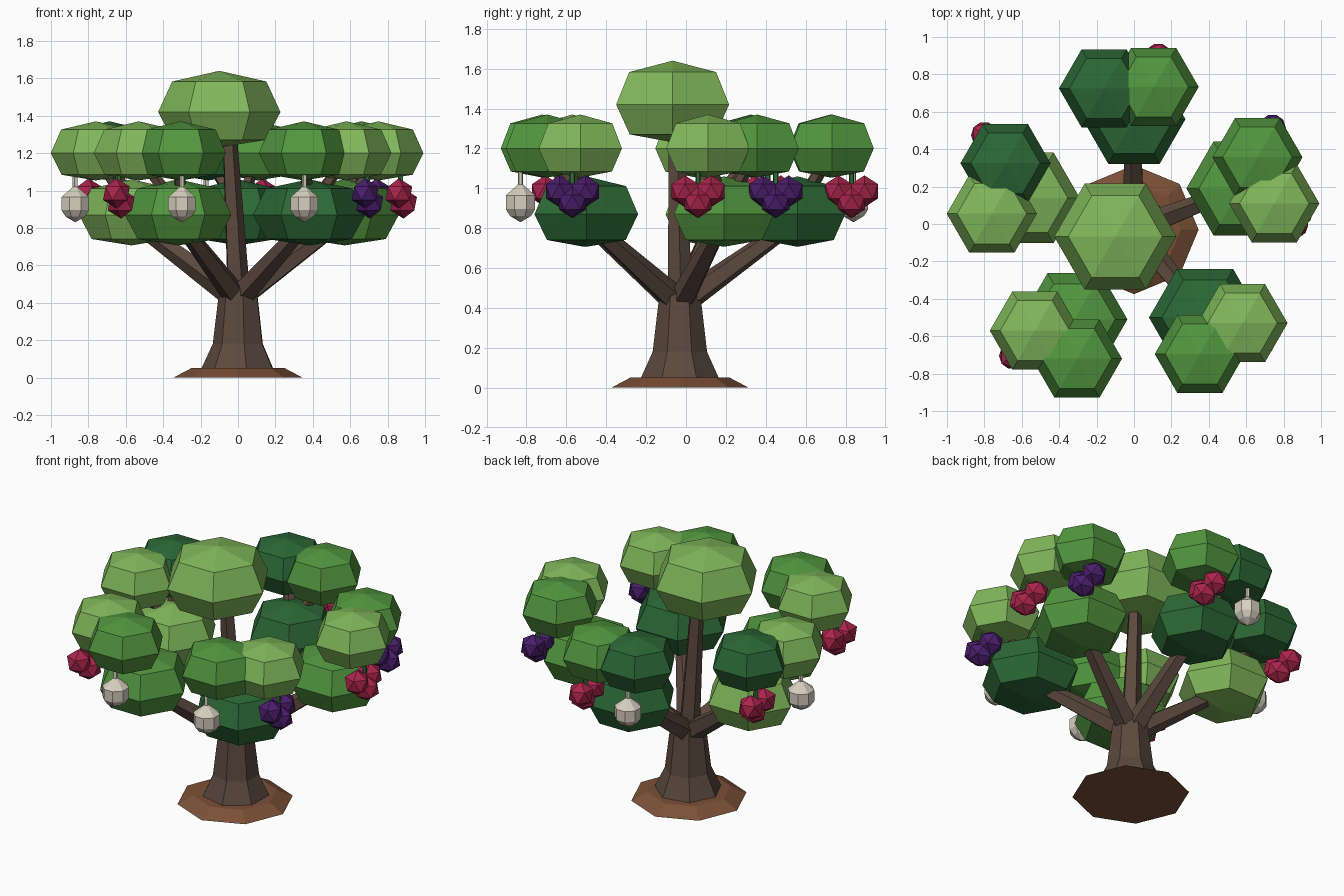
import bpy, bmesh, math
from mathutils import Vector

if "Cube" in bpy.data.objects:
    bpy.data.objects.remove(bpy.data.objects["Cube"])


def material(name, rgb):
    m = bpy.data.materials.new(name)
    m.diffuse_color = (*rgb, 1)
    m.use_nodes = True
    m.node_tree.nodes["Principled BSDF"].inputs["Base Color"].default_value = m.diffuse_color
    return m


LIGHT = material("light_leaf", (0.22, 0.48, 0.105))
MID = material("mid_leaf", (0.085, 0.31, 0.05))
DARK = material("dark_leaf", (0.025, 0.14, 0.036))
BARK = material("bark", (0.105, 0.067, 0.048))
SOIL = material("soil", (0.2, 0.08, 0.038))
RED = material("red_berry", (0.4, 0.018, 0.075))
PURPLE = material("purple_berry", (0.07, 0.013, 0.15))
CREAM = material("cream_fruit", (0.68, 0.63, 0.53))
STEM = material("green_stem", (0.03, 0.17, 0.04))


def finish(name, bm, mat):
    bmesh.ops.recalc_face_normals(bm, faces=bm.faces)
    me = bpy.data.meshes.new(name)
    bm.to_mesh(me)
    bm.free()
    me.materials.append(mat)
    ob = bpy.data.objects.new(name, me)
    bpy.context.collection.objects.link(ob)
    return ob


def lathe(name, profile, sides, centre, mat, turn=0.0):
    """Flat-faced turned solid from (radius, z) pairs; radius 0 makes a tip."""
    bm = bmesh.new()
    c = Vector(centre)
    rings = []
    for r, z in profile:
        n = 1 if r == 0 else sides
        rings.append([bm.verts.new(c + Vector((
            r * math.cos(turn + math.tau * i / sides),
            r * math.sin(turn + math.tau * i / sides), z))) for i in range(n)])
    for a, b in zip(rings, rings[1:]):
        for i in range(sides):
            j = (i + 1) % sides
            quad = [a[i % len(a)], a[j % len(a)], b[j % len(b)], b[i % len(b)]]
            bm.faces.new(list(dict.fromkeys(quad)))
    for ring in (rings[0], rings[-1]):
        if len(ring) > 1:
            bm.faces.new(ring)
    return finish(name, bm, mat)


def limb(name, start, end, r1, r2, mat, sides=5):
    """Tapered straight limb between two points."""
    a, b = Vector(start), Vector(end)
    ob = lathe(name, [(r1, 0), (r2, (b - a).length)], sides, (0, 0, 0), mat)
    ob.location = a
    ob.rotation_euler = (b - a).to_track_quat('Z', 'Y').to_euler()
    return ob


def leaf_blob(name, centre, r, up, mat):
    """Six-sided faceted clump with a shallow crown and underside."""
    profile = [(0, -0.86 * up), (0.76 * r, -0.68 * up), (r, 0),
               (0.77 * r, 0.74 * up), (0, up)]
    lathe(name, profile, 6, centre, mat)


def berry_bunch(name, x, y, mat):
    bm = bmesh.new()
    for dx, dy, z in ((-0.01, -0.065, 0.985), (-0.01, 0.065, 0.985), (0.015, 0, 0.93)):
        new = bmesh.ops.create_icosphere(bm, subdivisions=1, radius=0.08)["verts"]
        bmesh.ops.translate(bm, vec=(x + dx, y + dy, z), verts=new)
    finish(name, bm, mat)
    limb(name + "_stem", (x, y, 0.97), (x, y, 1.14), 0.014, 0.014, STEM)


def cream_fruit(name, x, y):
    lathe(name, [(0, 0.83), (0.055, 0.86), (0.08, 0.895), (0.08, 0.965), (0, 1.03)],
          8, (x, y, 0), CREAM, math.pi / 8)
    limb(name + "_string", (x, y, 1.0), (x, y, 1.14), 0.014, 0.014, CREAM)


# Ground mound and flared trunk
lathe("soil_mound", [(0.345, 0), (0.25, 0.05)], 8, (0, -0.03, 0), SOIL)
lathe("trunk", [(0.2, 0.03), (0.2, 0.05), (0.14, 0.18), (0.105, 0.47), (0.06, 0.52)],
      7, (0.005, -0.03, 0), BARK, -math.pi / 2 + 0.2)

# Central leader and crown
limb("central_branch", (0, -0.03, 0.44), (-0.05, -0.05, 1.35), 0.065, 0.04, BARK)
leaf_blob("crown_leaves", (-0.1, -0.067, 1.42), 0.327, 0.22, LIGHT)

# Each cluster: lower clump (x, y, r, colour), then two upper clumps
# (x, y, colour) each with the fruit hanging under it (x, y, colour)
clusters = {
    "back": ((0.0, 0.56, 0.275, DARK),
             ((-0.16, 0.725, DARK), (-0.17, 0.84, CREAM)),
             ((0.105, 0.733, MID), (0.14, 0.83, RED))),
    "right": ((0.57, 0.19, 0.29, MID),
              ((0.66, 0.357, MID), (0.75, 0.45, PURPLE)),
              ((0.75, 0.11, LIGHT), (0.87, 0.06, RED))),
    "front_right": ((0.38, -0.5, 0.3, DARK),
                    ((0.58, -0.53, LIGHT), (0.69, -0.57, PURPLE)),
                    ((0.352, -0.695, MID), (0.355, -0.83, CREAM))),
    "front_left": ((-0.32, -0.51, 0.285, MID),
                   ((-0.53, -0.57, LIGHT), (-0.64, -0.64, RED)),
                   ((-0.305, -0.72, MID), (-0.30, -0.83, CREAM))),
    "left": ((-0.57, 0.14, 0.28, LIGHT),
             ((-0.687, 0.325, DARK), (-0.79, 0.41, RED)),
             ((-0.76, 0.055, LIGHT), (-0.87, 0.06, CREAM))),
}
for side, (low, *uppers) in clusters.items():
    x, y, r, mat = low
    limb(side + "_branch", (0, -0.03, 0.42), (x, y, 0.84), 0.07, 0.04, BARK)
    leaf_blob(side + "_lower_leaves", (x, y, 0.87), r, 0.19, mat)
    for n, ((ux, uy, umat), (fx, fy, fmat)) in enumerate(uppers, 1):
        limb(f"{side}_twig_{n}", (x, y, 0.9), (ux, uy, 1.18), 0.04, 0.025, BARK)
        leaf_blob(f"{side}_upper_leaves_{n}", (ux, uy, 1.2), 0.241, 0.17, umat)
        if fmat is CREAM:
            cream_fruit(side + "_cream_fruit", fx, fy)
        else:
            berry_bunch(f"{side}_berries_{n}", fx, fy, fmat)
